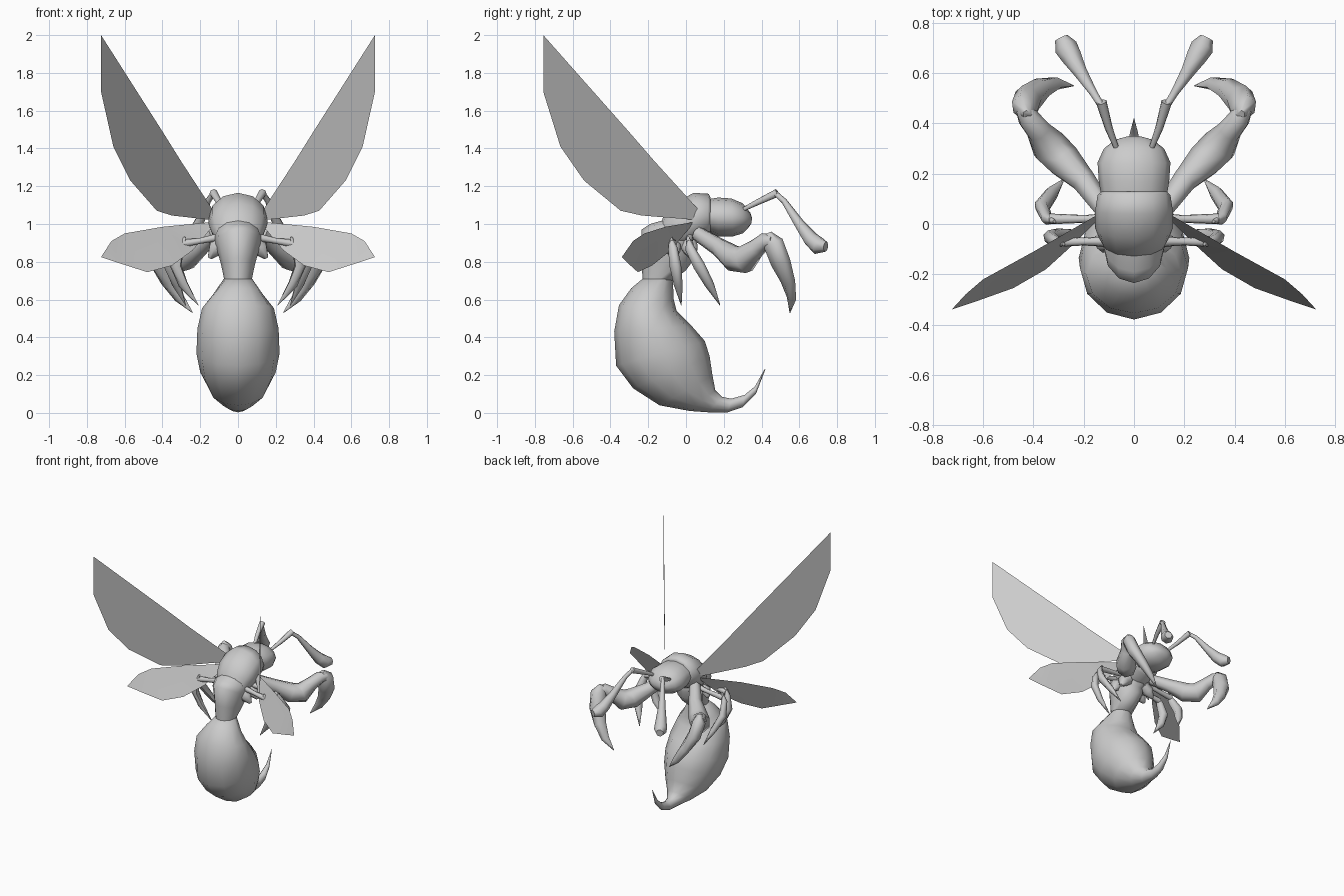
import bpy, bmesh, math
from mathutils import Vector

cube = bpy.data.objects.get("Cube")
if cube:
    bpy.data.objects.remove(cube, do_unlink=True)

# One plain grey for the whole insect
grey = bpy.data.materials.new("plain grey")
grey.use_nodes = True
tone = (0.6, 0.6, 0.6, 1)
grey.diffuse_color = tone
grey.node_tree.nodes["Principled BSDF"].inputs["Base Color"].default_value = tone


def finish(name, bm, mirror=False, angle=60):
    mesh = bpy.data.meshes.new(name)
    bm.to_mesh(mesh)
    bm.free()
    mesh.materials.append(grey)
    obj = bpy.data.objects.new(name, mesh)
    bpy.context.collection.objects.link(obj)
    if mirror:
        obj.modifiers.new("Mirror", 'MIRROR')
    bpy.ops.object.select_all(action='DESELECT')
    obj.select_set(True)
    bpy.context.view_layer.objects.active = obj
    bpy.ops.object.shade_smooth_by_angle(angle=math.radians(angle))
    return obj


def loft(name, rings, sides, mirror=False):
    """Skin elliptical rings given as (centre, half axis, half axis)."""
    bm = bmesh.new()
    loops = []
    for c, u, v in rings:
        angles = [math.tau * i / sides for i in range(sides)]
        loops.append([bm.verts.new(c + u * math.cos(a) + v * math.sin(a)) for a in angles])
    for a, b in zip(loops, loops[1:]):
        for i in range(sides):
            j = (i + 1) % sides
            bm.faces.new((a[i], a[j], b[j], b[i]))
    bm.faces.new(loops[0][::-1])
    bm.faces.new(loops[-1])
    bmesh.ops.recalc_face_normals(bm, faces=bm.faces)
    return finish(name, bm, mirror)


def body(name, stations):
    """Stations: back y, back z, belly y, belly z, half width."""
    rings = []
    for y1, z1, y2, z2, w in stations:
        p, q = Vector((0, y1, z1)), Vector((0, y2, z2))
        rings.append(((p + q) / 2, Vector((w, 0, 0)), (p - q) / 2))
    loft(name, rings, 12)


def limb(name, stations, flat=1.0, sides=7):
    """Stations: x, y, z, radius; built on the left and mirrored."""
    pts = [Vector(s[:3]) for s in stations]
    rings = []
    for i, p in enumerate(pts):
        t = (pts[min(i + 1, len(pts) - 1)] - pts[max(i - 1, 0)]).normalized()
        u = t.cross(Vector((1, -1, 0.3))).normalized()
        r = stations[i][3]
        rings.append((p, u * r, t.cross(u) * r * flat))
    loft(name, rings, sides, True)


def wing(name, outline):
    bm = bmesh.new()
    bm.faces.new([bm.verts.new(p) for p in outline])
    bmesh.ops.triangulate(bm, faces=bm.faces[:])
    finish(name, bm, True)


# Abdomen curling forward into the sting
body("abdomen", [
    (-.23, .71, -.07, .71, .075), (-.29, .66, -.065, .60, .13),
    (-.355, .57, -.05, .54, .19), (-.38, .43, .03, .46, .215),
    (-.37, .25, .10, .38, .22), (-.28, .13, .125, .30, .20),
    (-.14, .04, .14, .20, .15), (.02, .01, .155, .12, .09),
    (.12, .003, .19, .085, .05), (.22, .003, .24, .075, .035),
    (.30, .03, .31, .095, .028), (.37, .10, .365, .14, .015),
    (.42, .23, .418, .235, .001)])

# Rear thorax tapering to the waist
body("rear_thorax", [
    (-.05, 1.04, .05, .90, .11), (-.19, 1.0, .04, .86, .125),
    (-.235, .97, .04, .81, .12), (-.235, .82, .0, .755, .09),
    (-.23, .70, -.07, .70, .072)])

# Front thorax shell
body("front_thorax", [
    (.13, 1.14, .13, .95, .13), (.12, 1.16, .11, .93, .145),
    (.04, 1.165, .06, .90, .155), (-.06, 1.11, .03, .885, .155),
    (-.12, 1.04, .01, .88, .14), (-.145, .97, -.01, .88, .12)])

# Head
body("head", [
    (.11, 1.13, .11, .96, .13), (.17, 1.14, .17, .935, .14),
    (.24, 1.135, .25, .935, .145), (.30, 1.11, .30, .95, .12),
    (.34, 1.06, .33, .98, .075), (.35, 1.03, .345, 1.0, .03)])

# Antennae: thin stalk, then a clubbed outer segment
limb("antenna_stalk", [(.065, .29, 1.07, .010), (.10, .38, 1.115, .016),
                       (.13, .485, 1.165, .022)])
limb("antenna_club", [(.13, .47, 1.165, .014), (.16, .52, 1.12, .016),
                      (.21, .60, 1.0, .028), (.245, .66, .92, .042),
                      (.27, .70, .885, .048), (.29, .74, .88, .028)])

# Raptorial front legs
limb("front_leg_upper", [(.12, .06, .95, .04), (.20, .17, .88, .05),
                         (.28, .25, .82, .072), (.34, .31, .81, .075),
                         (.38, .37, .87, .05), (.42, .42, .91, .045),
                         (.44, .46, .91, .035)])
limb("front_leg_claw", [(.425, .435, .95, .02), (.435, .46, .90, .06),
                        (.42, .50, .80, .06), (.37, .54, .70, .045),
                        (.31, .56, .61, .03), (.24, .55, .53, .002)], .8)

# Middle and hind legs: slender bar and a drooping claw
for name, y, tip_y, reach in (("middle_leg", .02, .18, .09), ("hind_leg", -.07, -.025, .0)):
    knee = .30 + reach * .4
    tip = .21 + reach * .75
    limb(name + "_upper", [(.10, y, .93, .022), (.20, y, .91, .016), (knee, y, .895, .022)])
    limb(name + "_claw", [
        (knee - .02, y - .01, .93, .008), (knee + .01, y, .87, .028),
        (knee + .03, y + (tip_y - y) * .3, .78, .035),
        (knee - .01, y + (tip_y - y) * .65, .68, .028),
        (tip, tip_y, .57, .002)], .8)
    limb(name + "_hip", [(.07, y, .90, .04), (.12, y, .87, .045),
                         (.15, y + .01, .82, .012)])

# Upper wings lie in a vertical plane swept backwards
edge = [(.13, 1.07), (.30, 1.33), (.40, 1.49), (.725, 2.0), (.725, 1.7), (.66, 1.41),
        (.57, 1.23), (.43, 1.07), (.35, 1.045), (.13, 1.02)]
wing("upper_wing", [(x, .03 - 1.39 * (x - .16), z) for x, z in edge])

# Lower wings
wing("lower_wing", [
    (.14, .04, 1.01), (.40, -.11, .985), (.60, -.22, .95), (.67, -.28, .91),
    (.725, -.34, .825), (.62, -.305, .79), (.48, -.255, .745),
    (.35, -.18, .78), (.24, -.08, .86), (.14, .02, .98)])
